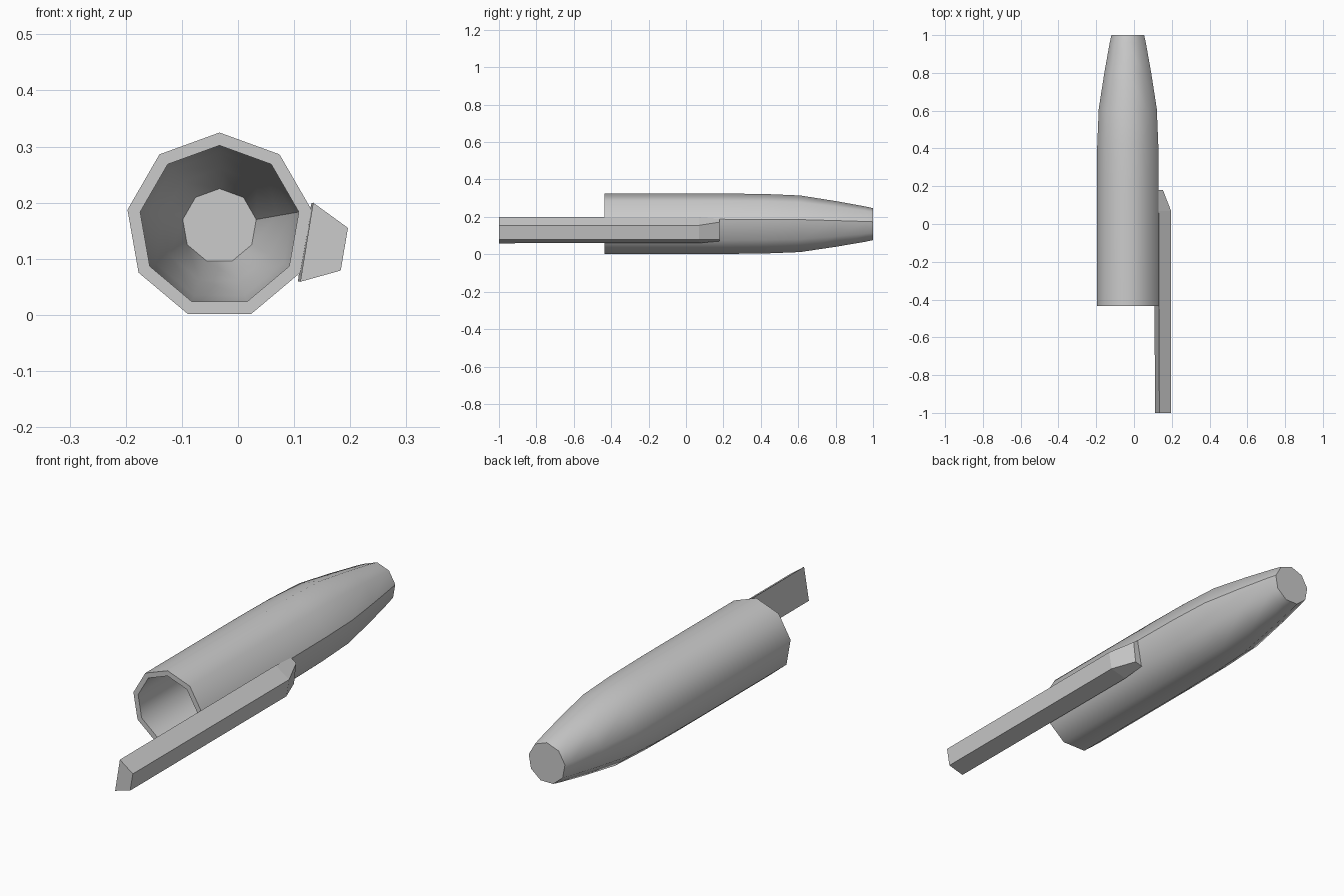
import bpy, bmesh, math

if "Cube" in bpy.data.objects:
    bpy.data.objects.remove(bpy.data.objects["Cube"])

SIDES = 9
CX, CZ = -0.033, 0.1585


def finish(bm, name):
    bmesh.ops.recalc_face_normals(bm, faces=bm.faces)
    me = bpy.data.meshes.new(name)
    bm.to_mesh(me)
    bm.free()
    ob = bpy.data.objects.new(name, me)
    bpy.context.collection.objects.link(ob)
    return ob


def loft(bm, rings):
    """Bridge successive closed rings of points, capping both ends."""
    loops = [[bm.verts.new(p) for p in r] for r in rings]
    for a, b in zip(loops, loops[1:]):
        n = len(a)
        for i in range(n):
            j = (i + 1) % n
            bm.faces.new((a[i], a[j], b[j], b[i]))
    bm.faces.new(loops[0])
    bm.faces.new(loops[-1])


def ring(r, y):
    angles = [math.radians(90 + 360 * i / SIDES) for i in range(SIDES)]
    return [(CX + r * math.cos(a), y, CZ + r * math.sin(a)) for a in angles]


# Hollow cap: (radius, y) from the inner end, out over the rim, to the closed tip
profile = [(0.0665, 0.975), (0.103, 0.80), (0.132, 0.61), (0.140, 0.42),
           (0.1435, 0.20), (0.1435, -0.435),
           (0.1665, -0.435), (0.1665, 0.20), (0.164, 0.42), (0.156, 0.61),
           (0.126, 0.80), (0.097, 0.96), (0.088, 1.0)]
bm = bmesh.new()
loft(bm, [ring(r, y) for r, y in profile])
cap = finish(bm, "pen_cap")
bpy.context.view_layer.objects.active = cap
cap.select_set(True)
bpy.ops.object.shade_smooth_by_angle(angle=math.radians(42))

# Lengthwise seam beside the clip
for e in cap.data.edges:
    a, b = (cap.data.vertices[i].co for i in e.vertices)
    on_seam = all(abs(math.atan2(p.z - CZ, p.x - CX) - math.radians(10)) < 0.01
                  for p in (a, b))
    if on_seam and abs(a.y - b.y) > 0.01:
        e.use_edge_sharp = True

# Pocket clip: tapered bar with a bevelled end
sections = [
    (-1.0, [(0.134, 0.200), (0.196, 0.155), (0.183, 0.079), (0.111, 0.059)]),
    (0.07, [(0.131, 0.199), (0.196, 0.155), (0.183, 0.079), (0.107, 0.060)]),
    (0.18, [(0.129, 0.190), (0.153, 0.172), (0.142, 0.080), (0.108, 0.070)]),
]
bm = bmesh.new()
loft(bm, [[(x, y, z) for x, z in pts] for y, pts in sections])
finish(bm, "pocket_clip")
